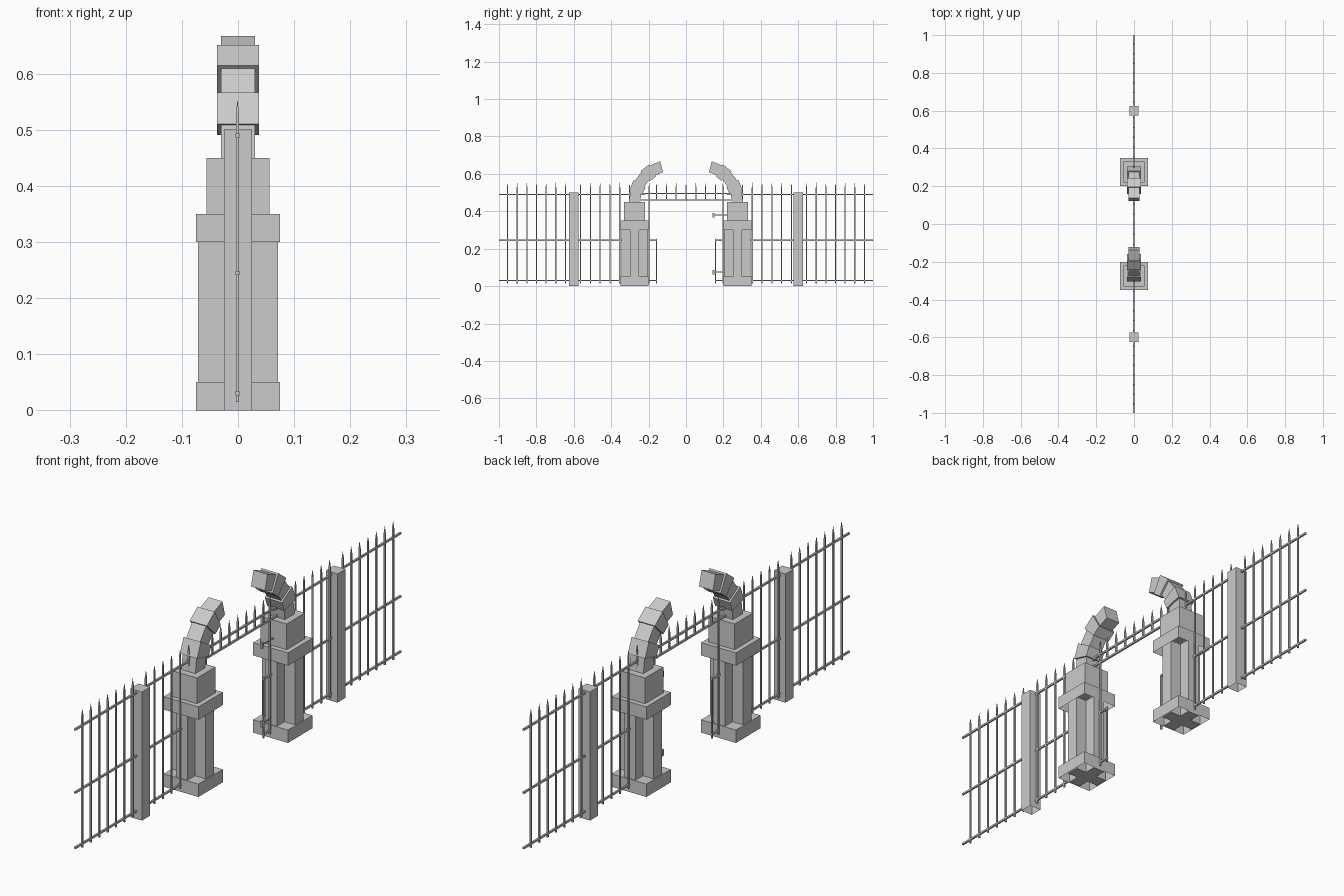
import bpy, bmesh
from math import sin, cos, radians

cube = bpy.data.objects.get("Cube")
if cube:
    bpy.data.objects.remove(cube, do_unlink=True)

stone = bpy.data.materials.new("plain grey")
stone.use_nodes = True
stone.diffuse_color = (0.6, 0.6, 0.6, 1)
stone.node_tree.nodes["Principled BSDF"].inputs["Base Color"].default_value = (0.6, 0.6, 0.6, 1)

FENCE_X = -0.001


def add_box(bm, x, y, z, open_bottom=False):
    """Box from (min, max) ranges, optionally without its underside."""
    verts = [bm.verts.new((a, b, c)) for c in z for b in y for a in x]
    quads = [(4, 5, 7, 6), (0, 1, 5, 4), (3, 2, 6, 7), (2, 0, 4, 6), (1, 3, 7, 5)]
    if not open_bottom:
        quads.append((0, 2, 3, 1))
    for q in quads:
        bm.faces.new([verts[i] for i in q])


def add_picket(bm, y, bottom, shoulder, tip, r=0.003):
    """Square bar with a pointed top."""
    rings = [[bm.verts.new((FENCE_X + r * a, y + r * b, z))
              for a, b in ((-1, -1), (1, -1), (1, 1), (-1, 1))] for z in (bottom, shoulder)]
    apex = bm.verts.new((FENCE_X, y, tip))
    bm.faces.new(rings[0][::-1])
    for i in range(4):
        j = (i + 1) % 4
        bm.faces.new((rings[0][i], rings[0][j], rings[1][j], rings[1][i]))
        bm.faces.new((rings[1][i], rings[1][j], apex))


def add_rail(bm, y0, y1, z, r=0.0035):
    add_box(bm, (FENCE_X - r, FENCE_X + r), sorted((y0, y1)), (z - r, z + r))


def finish(name, bm):
    bmesh.ops.recalc_face_normals(bm, faces=bm.faces)
    mesh = bpy.data.meshes.new(name)
    bm.to_mesh(mesh)
    bm.free()
    mesh.materials.append(stone)
    obj = bpy.data.objects.new(name, mesh)
    bpy.context.collection.objects.link(obj)
    return obj


def square_block(name, centre, half, z):
    bm = bmesh.new()
    add_box(bm, (-half, half), (centre - half, centre + half), z, True)
    finish(name, bm)


def cross_shaft(name, centre, arm, core, z):
    """Plus-shaped column extruded upwards."""
    corner = [(arm, -core), (arm, core), (core, core)]
    outline = []
    for sx, sy in ((1, 0), (0, 1), (-1, 0), (0, -1)):
        outline += [(sx * a - sy * b, sy * a + sx * b) for a, b in corner]
    bm = bmesh.new()
    face = bm.faces.new([bm.verts.new((x, centre + y, z[0])) for x, y in outline])
    top = bmesh.ops.extrude_face_region(bm, geom=[face])["geom"]
    bmesh.ops.translate(bm, vec=(0, 0, z[1] - z[0]),
                        verts=[v for v in top if isinstance(v, bmesh.types.BMVert)])
    finish(name, bm)


def curved_horn(name, side, radius=0.195, step=15):
    """Wedge blocks of alternating width, bending towards the gateway."""
    bm = bmesh.new()
    for k in range(5):
        h = 0.037 if k % 2 else 0.03
        rings = []
        for angle in (radians(k * step), radians((k + 1) * step)):
            rings.append([bm.verts.new((x, side * (0.275 - radius + r * cos(angle)),
                                        0.45 + r * sin(angle)))
                          for x, r in ((-h, radius - h), (h, radius - h),
                                       (h, radius + h), (-h, radius + h))])
        bm.faces.new(rings[0])
        bm.faces.new(rings[1])
        for i in range(4):
            j = (i + 1) % 4
            bm.faces.new((rings[0][i], rings[0][j], rings[1][j], rings[1][i]))
    finish(name, bm)


for label, s in (("front", -1), ("back", 1)):
    # Gate pillar
    c = s * 0.275
    square_block(label + "_pillar_base", c, 0.075, (0, 0.05))
    cross_shaft(label + "_pillar_shaft", c, 0.071, 0.025, (0, 0.31))
    square_block(label + "_pillar_collar", c, 0.075, (0.30, 0.35))
    square_block(label + "_pillar_cap", c, 0.056, (0.35, 0.45))
    curved_horn(label + "_pillar_horn", s)

    # Fence post
    square_block(label + "_fence_post", s * 0.6, 0.025, (0, 0.5))

    # Fence pickets: outer and inner runs, plus the short gate jamb
    bm = bmesh.new()
    for start, gap, count in ((0.954, 0.0515, 7), (0.564, 0.0524, 8)):
        for i in range(count):
            add_picket(bm, s * (start - i * gap), 0.015, 0.525, 0.555)
    add_picket(bm, s * 0.158, 0.015, 0.25, 0.255)
    finish(label + "_fence_pickets", bm)

    # Fence rails
    bm = bmesh.new()
    for z, inner in ((0.03, 0.155), (0.245, 0.155), (0.49, 0.22)):
        add_rail(bm, s, s * inner, z)
    finish(label + "_fence_rails", bm)

# Overhead railing across the gateway
bm = bmesh.new()
for z in (0.46, 0.495):
    add_rail(bm, -0.24, 0.24, z)
for i in range(-3, 4):
    add_picket(bm, i * 0.0525, 0.46, 0.525, 0.555)
finish("overhead_railing", bm)

# Gate hinges on the back pillar side
bm = bmesh.new()
for z in (0.075, 0.38):
    add_box(bm, (-0.005, 0.004), (0.141, 0.152), (z - 0.012, z + 0.012))
    add_rail(bm, 0.15, 0.22, z, 0.002)
finish("gate_hinges", bm)
